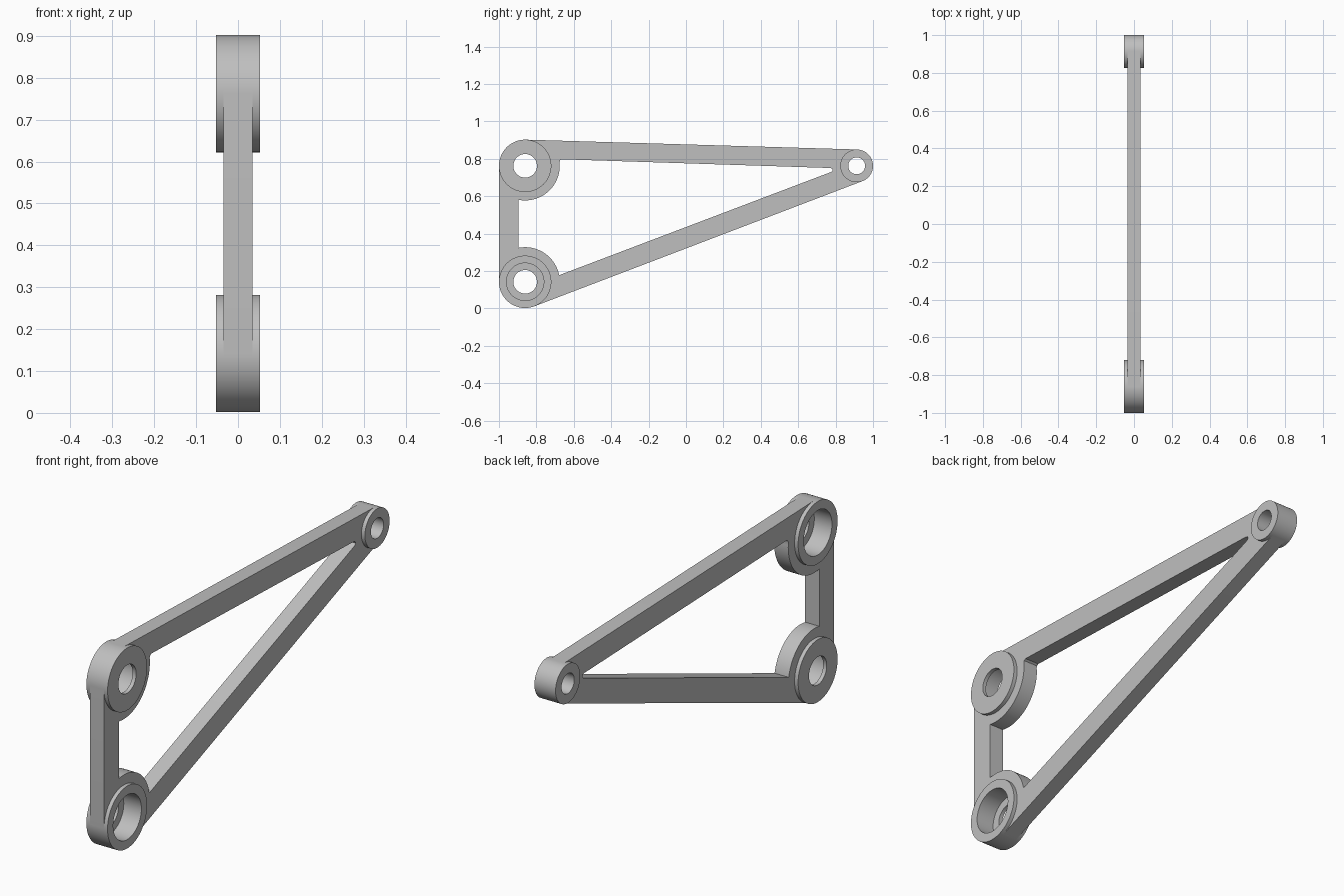
import bpy, bmesh, math
from mathutils import Matrix, Vector
from mathutils.geometry import convex_hull_2d

cube = bpy.data.objects.get("Cube")
if cube:
    bpy.data.objects.remove(cube, do_unlink=True)

# Pivot centres as (y, z), radii and half widths along x
LOWER, UPPER, TIP = (-0.86, 0.142), (-0.86, 0.762), (0.9125, 0.762)
R_BOSS, R_TIP, R_LOBE = 0.14, 0.0875, 0.185
W_BOSS, W_FRAME = 0.0525, 0.035
SEG = 96

metal = bpy.data.materials.new("plain_grey")
metal.use_nodes = True
grey = (0.52, 0.52, 0.52, 1)
metal.diffuse_color = grey
metal.node_tree.nodes["Principled BSDF"].inputs["Base Color"].default_value = grey


def arc(c, r, a0=0, a1=360, n=SEG):
    """Points on an arc in the side plane, angles in degrees."""
    return [(c[0] + r * math.cos(math.radians(a0 + (a1 - a0) * i / n)),
             c[1] + r * math.sin(math.radians(a0 + (a1 - a0) * i / n)))
            for i in range(n + 1)]


def circle(c, r):
    return arc(c, r)[:-1]


def finish(obj):
    obj.data.materials.clear()
    obj.data.materials.append(metal)
    bpy.ops.object.select_all(action='DESELECT')
    obj.select_set(True)
    bpy.context.view_layer.objects.active = obj
    bpy.ops.object.shade_smooth_by_angle(angle=math.radians(30))


def frame(name, loops, half_width):
    """Flat plate from an outline and its openings."""
    curve = bpy.data.curves.new(name + "_outline", 'CURVE')
    curve.dimensions = '2D'
    curve.fill_mode = 'BOTH'
    curve.extrude = half_width
    for loop in loops:
        spline = curve.splines.new('POLY')
        spline.points.add(len(loop) - 1)
        for point, (y, z) in zip(spline.points, loop):
            point.co = (y, z, 0, 1)
        spline.use_cyclic_u = True
    temp = bpy.data.objects.new(name + "_outline", curve)
    bpy.context.collection.objects.link(temp)
    bpy.context.view_layer.update()
    graph = bpy.context.evaluated_depsgraph_get()
    mesh = bpy.data.meshes.new_from_object(temp.evaluated_get(graph))
    bpy.data.objects.remove(temp, do_unlink=True)
    # Stand the plate up: drawing plane becomes the y-z plane
    mesh.transform(Matrix(((0, 0, 1, 0), (1, 0, 0, 0), (0, 1, 0, 0), (0, 0, 0, 1))))
    bm = bmesh.new()
    bm.from_mesh(mesh)
    bmesh.ops.remove_doubles(bm, verts=bm.verts, dist=1e-5)
    bmesh.ops.recalc_face_normals(bm, faces=bm.faces)
    bm.to_mesh(mesh)
    bm.free()
    mesh.name = name
    obj = bpy.data.objects.new(name, mesh)
    bpy.context.collection.objects.link(obj)
    finish(obj)


def boss(name, centre, profile):
    """Ring turned around the x axis from a closed (radius, x) profile."""
    bm = bmesh.new()
    rings = [[bm.verts.new((x, y, z)) for y, z in circle(centre, r)] for r, x in profile]
    for a, b in zip(rings, rings[1:] + rings[:1]):
        for i in range(SEG):
            j = (i + 1) % SEG
            bm.faces.new((a[i], a[j], b[j], b[i]))
    bmesh.ops.recalc_face_normals(bm, faces=bm.faces)
    mesh = bpy.data.meshes.new(name)
    bm.to_mesh(mesh)
    bm.free()
    obj = bpy.data.objects.new(name, mesh)
    bpy.context.collection.objects.link(obj)
    finish(obj)


# Triangular frame: hull around the three pivots
cloud = [Vector(p) for p in circle(LOWER, R_BOSS) + circle(UPPER, R_BOSS) + circle(TIP, R_TIP)]
outline = [tuple(cloud[i]) for i in convex_hull_2d(cloud)]

# Window with lobes around the two large pivots and a rounded tip
window = (arc(LOWER, R_LOBE, 101, 11, 32)
          + [(0.765, 0.725), (0.779, 0.731), (0.785, 0.739), (0.780, 0.748), (0.768, 0.7505)]
          + [(-0.665, 0.797), (-0.674, 0.791)]
          + arc(UPPER, R_LOBE, 6, -101, 32))

frame("triangular_frame",
      [outline, window, circle(LOWER, 0.12), circle(UPPER, 0.12), circle(TIP, 0.065)],
      W_FRAME)


def cupped(side):
    """Counterbored profile, open towards the given x side."""
    return [(R_BOSS, -side * W_BOSS), (R_BOSS, side * W_BOSS), (0.1, side * W_BOSS),
            (0.1, -side * W_FRAME), (0.063, -side * W_FRAME), (0.063, -side * W_BOSS)]


# Bosses: bearing cups face opposite ways, tip is a plain bush
boss("lower_boss", LOWER, cupped(1))
boss("upper_boss", UPPER, cupped(-1))
boss("tip_boss", TIP, [(R_TIP, -W_BOSS), (R_TIP, W_BOSS), (0.045, W_BOSS), (0.045, -W_BOSS)])
